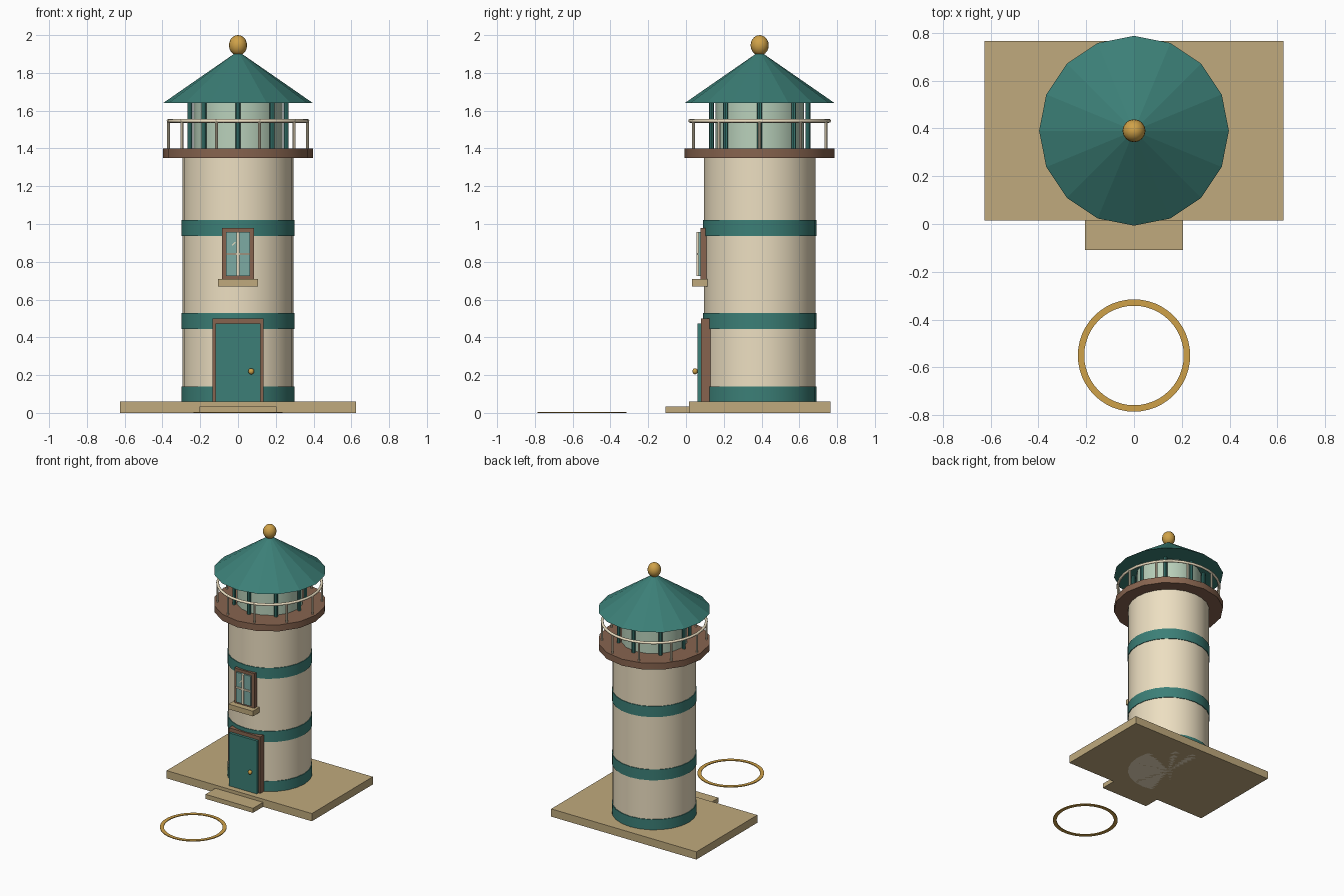
import bpy, bmesh, math
from mathutils import Vector

if "Cube" in bpy.data.objects:
    bpy.data.objects.remove(bpy.data.objects["Cube"])

CY = 0.39  # tower axis in y


def mat(name, rgb):
    m = bpy.data.materials.new(name)
    m.diffuse_color = [(c / 255) ** 2.2 for c in rgb] + [1]
    m.use_nodes = True
    m.node_tree.nodes["Principled BSDF"].inputs["Base Color"].default_value = m.diffuse_color
    return m


CREAM = mat("cream", (236, 222, 192))
TEAL = mat("teal", (62, 126, 118))
BROWN = mat("brown", (134, 100, 80))
STONE = mat("stone", (190, 168, 124))
GOLD = mat("gold", (206, 160, 74))
PALE = mat("lantern_glass", (184, 208, 186))
PANE = mat("window_glass", (124, 170, 162))


def finish(name, material, smooth=False):
    ob = bpy.context.object
    ob.name = name
    ob.data.materials.append(material)
    if smooth:
        bpy.ops.object.shade_smooth_by_angle(angle=math.radians(30))
    return ob


def box(name, x, y, z, material):
    """Box from (min, max) ranges."""
    c = [(a + b) / 2 for a, b in (x, y, z)]
    bpy.ops.mesh.primitive_cube_add(size=1, location=c)
    bpy.context.object.scale = [b - a for a, b in (x, y, z)]
    bpy.ops.object.transform_apply(location=False, rotation=False, scale=True)
    return finish(name, material)


def drum(name, r, z0, z1, sides, material, x=0, y=CY, top=None, smooth=True):
    """Upright cylinder or cone between two heights."""
    bpy.ops.mesh.primitive_cone_add(vertices=sides, radius1=r, radius2=r if top is None else top,
                                    depth=z1 - z0, location=(x, y, (z0 + z1) / 2),
                                    end_fill_type='TRIFAN')
    return finish(name, material, smooth)


def ball(name, loc, scale, material):
    bpy.ops.mesh.primitive_uv_sphere_add(segments=16, ring_count=10, radius=1, location=loc)
    bpy.context.object.scale = scale
    bpy.ops.object.transform_apply(location=False, rotation=False, scale=True)
    finish(name, material)
    bpy.ops.object.shade_smooth()


def posts(name, count, radius, r, z0, z1, sides, material):
    for i in range(count):
        a = math.tau * i / count
        drum(f"{name}_{i + 1}", r, z0, z1, sides, material,
             radius * math.cos(a), CY + radius * math.sin(a))


# Base plate and doorstep
box("base_plate", (-0.625, 0.625), (0.015, 0.765), (0, 0.06), STONE)
box("doorstep", (-0.205, 0.205), (-0.108, 0.015), (0, 0.035), STONE)

# Tower with three painted bands
drum("tower", 0.295, 0, 1.35, 24, CREAM)
for i, (z0, z1) in enumerate([(0.058, 0.14), (0.445, 0.528), (0.937, 1.02)]):
    drum(f"band_{i + 1}", 0.3, z0, z1, 24, TEAL)

# Gallery deck and railing
drum("gallery_deck", 0.397, 1.35, 1.40, 16, BROWN)
posts("rail_post", 10, 0.368, 0.008, 1.40, 1.55, 8, CREAM)
bpy.ops.mesh.primitive_torus_add(major_radius=0.368, minor_radius=0.01, major_segments=32,
                                 minor_segments=8, location=(0, CY, 1.546))
finish("hand_rail", CREAM)
bpy.ops.object.shade_smooth()

# Lantern room, roof and finial
drum("lantern_glass", 0.235, 1.40, 1.64, 16, PALE)
posts("lantern_post", 8, 0.255, 0.013, 1.40, 1.645, 8, TEAL)
drum("roof", 0.397, 1.64, 1.915, 16, TEAL, top=0.0, smooth=False)
ball("finial", (0, CY, 1.946), (0.048, 0.048, 0.054), GOLD)

# Door
box("door_frame", (-0.135, 0.135), (0.08, 0.14), (0.06, 0.50), BROWN)
box("door_leaf", (-0.12, 0.12), (0.06, 0.10), (0.06, 0.472), TEAL)
ball("door_knob", (0.07, 0.048, 0.22), (0.016, 0.014, 0.016), GOLD)

# Window
box("window_frame", (-0.086, 0.086), (0.078, 0.12), (0.70, 0.98), BROWN)
box("window_pane", (-0.063, 0.063), (0.066, 0.09), (0.725, 0.957), PANE)
box("window_bar_upright", (-0.007, 0.007), (0.056, 0.075), (0.725, 0.957), CREAM)
box("window_bar_cross", (-0.063, 0.063), (0.058, 0.075), (0.835, 0.847), CREAM)
glint = box("window_glint", (-0.035, -0.009), (0.063, 0.07), (0.892, 0.898), CREAM)
glint.rotation_euler.y = -math.radians(45)
box("window_sill", (-0.105, 0.105), (0.033, 0.115), (0.67, 0.71), STONE)

# Flat ring lying on the ground: rectangular section swept round
bm = bmesh.new()
section = [bm.verts.new(p) for p in [(0.208, 0, 0), (0.235, 0, 0), (0.235, 0, 0.006), (0.208, 0, 0.006)]]
edges = [bm.edges.new((section[i], section[(i + 1) % 4])) for i in range(4)]
bmesh.ops.spin(bm, geom=section + edges, cent=Vector(), axis=(0, 0, 1),
               angle=math.tau, steps=48, use_duplicate=False)
bmesh.ops.remove_doubles(bm, verts=bm.verts, dist=1e-4)
bmesh.ops.recalc_face_normals(bm, faces=bm.faces)
mesh = bpy.data.meshes.new("ground_ring")
bm.to_mesh(mesh)
bm.free()
ring = bpy.data.objects.new("ground_ring", mesh)
ring.location = (0, -0.55, 0)
bpy.context.collection.objects.link(ring)
mesh.materials.append(GOLD)
